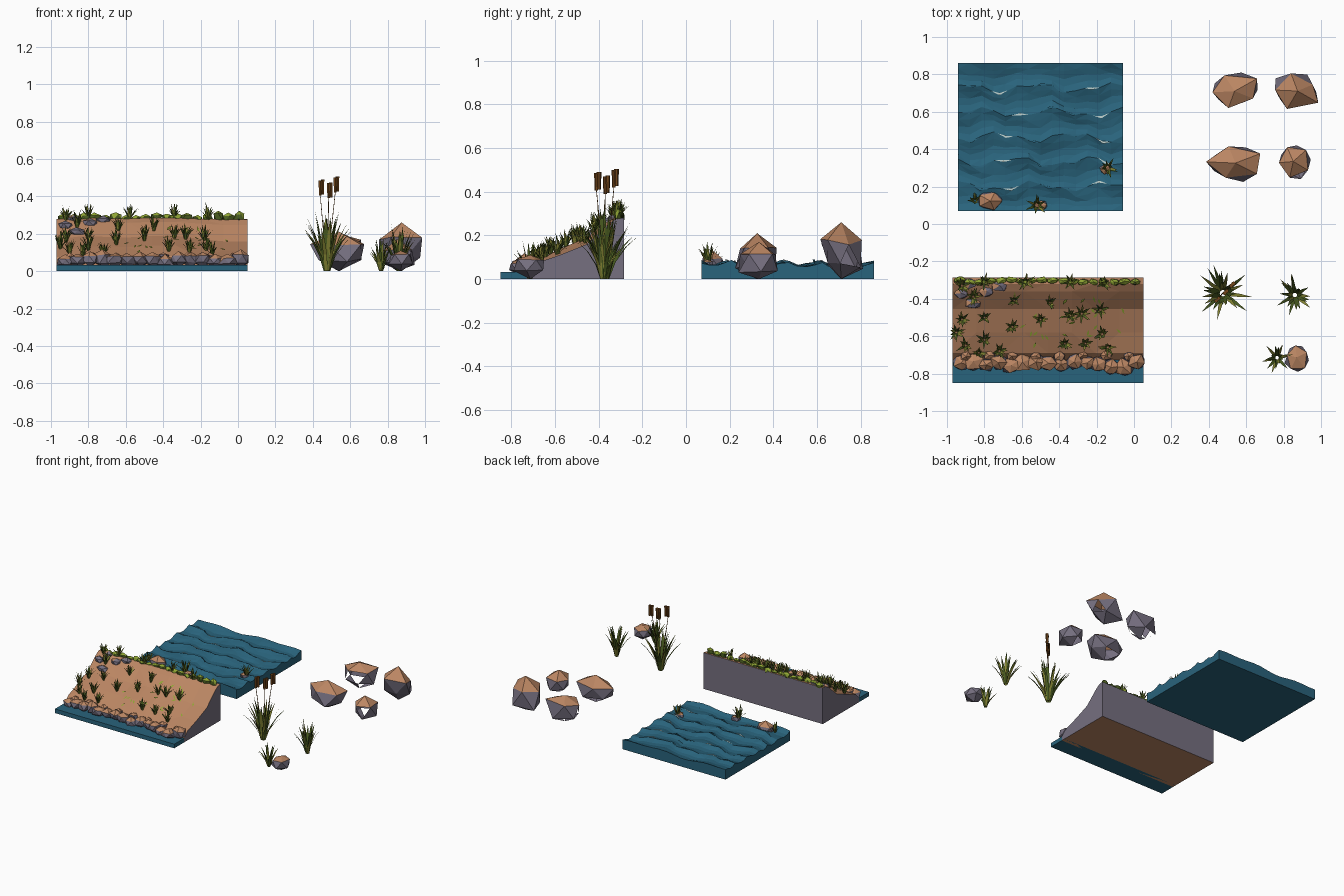
import bpy, bmesh, math, random
from mathutils import Vector, Matrix

if "Cube" in bpy.data.objects:
    bpy.data.objects.remove(bpy.data.objects["Cube"])

rng = random.Random(11)


def mat(name, r, g, b):
    m = bpy.data.materials.new(name)
    m.diffuse_color = (r, g, b, 1)
    m.use_nodes = True
    m.node_tree.nodes["Principled BSDF"].inputs["Base Color"].default_value = m.diffuse_color
    return m


WATER = mat("water", 0.022, 0.125, 0.2)
FOAM = mat("foam", 0.5, 0.62, 0.6)
SOIL = mat("soil", 0.5, 0.24, 0.125)
STONE = mat("stone", 0.18, 0.16, 0.215)
DARK = mat("dark_green", 0.07, 0.11, 0.015)
OLIVE = mat("olive", 0.24, 0.24, 0.035)
MOSS = mat("moss", 0.28, 0.38, 0.035)
BROWN = mat("cattail_brown", 0.17, 0.06, 0.01)


def finish(bm, name, mats):
    me = bpy.data.meshes.new(name)
    bm.to_mesh(me)
    bm.free()
    for m in mats:
        me.materials.append(m)
    ob = bpy.data.objects.new(name, me)
    bpy.context.collection.objects.link(ob)
    return ob


def slab(name, nx, ny, fn, mats, side=0, bottom=0):
    """Triangulated height surface with skirts down to z = 0 and a flat base."""
    bm = bmesh.new()
    g = [[bm.verts.new(fn(i / nx, j / ny)) for i in range(nx + 1)] for j in range(ny + 1)]
    for j in range(ny):
        for i in range(nx):
            a, b, c, d = g[j][i], g[j][i + 1], g[j + 1][i + 1], g[j + 1][i]
            if (i + j) % 2:
                bm.faces.new((a, b, c)), bm.faces.new((a, c, d))
            else:
                bm.faces.new((a, b, d)), bm.faces.new((b, c, d))
    rim = (g[0][:-1] + [r[-1] for r in g[:-1]] + g[-1][:0:-1] + [r[0] for r in g[:0:-1]])
    low = [bm.verts.new((v.co.x, v.co.y, 0)) for v in rim]
    n = len(rim)
    for k in range(n):
        f = bm.faces.new((rim[k], low[k], low[(k + 1) % n], rim[(k + 1) % n]))
        f.material_index = side
    bm.faces.new(low[::-1]).material_index = bottom
    return finish(bm, name, mats)


def add_rock(bm, c, size, sub=1, rough=0.2, cap=0.55, holes=0.0, cap_mat=1):
    """Faceted boulder: grey flanks, sandy faces on top; c is the base centre."""
    vs = bmesh.ops.create_icosphere(bm, subdivisions=sub, radius=1)["verts"]
    for v in vs:
        v.co *= 1 + rng.uniform(-rough, rough)
    spin = Matrix.Rotation(rng.uniform(0, 6.28), 3, 'Z')
    for v in vs:
        v.co = spin @ v.co
    ext = [(min(v.co[k] for v in vs), max(v.co[k] for v in vs)) for k in range(3)]
    for v in vs:
        p = [(v.co[k] - ext[k][0]) / (ext[k][1] - ext[k][0]) for k in range(3)]
        v.co = Vector(c) + Vector(((p[0] - .5) * size[0], (p[1] - .5) * size[1], p[2] * size[2]))
    faces = list({f for v in vs for f in v.link_faces})
    faces.sort(key=lambda f: f.calc_center_median()[:])
    gone = []
    for f in faces:
        f.normal_update()
        f.material_index = cap_mat if f.normal.z > cap else 0
        if f.normal.z < cap and rng.random() < holes:
            gone.append(f)
    bmesh.ops.delete(bm, geom=gone, context='FACES')


def add_tuft(bm, c, radius, height, count, width):
    """Fan of tapered, outward-arching blades."""
    for k in range(count):
        a = 2 * math.pi * k / count + rng.uniform(-.25, .25)
        lean = rng.choice((0.35, 0.7, 1.0)) * rng.uniform(.85, 1)
        h = height * (1.12 - 0.5 * lean) * rng.uniform(.8, 1)
        out = Vector((math.cos(a), math.sin(a), 0))
        tan = Vector((-out.y, out.x, 0))
        base = Vector(c) + out * radius * 0.1
        prev = None
        for t, w in ((0, .6), (.35, 1), (.7, .7), (1, 0)):
            p = base + out * radius * .9 * lean * t ** 1.5
            p.z += h * (t - .12 * lean * t ** 3) / (1 - .12 * lean)
            if w:
                cur = [bm.verts.new(p - tan * width * w / 2), bm.verts.new(p + tan * width * w / 2)]
            else:
                cur = [bm.verts.new(p)]
            if prev:
                f = bm.faces.new(prev + cur[::-1])
                f.material_index = 1 if k % 3 == 0 else 0
            prev = cur


def tufts(name, items):
    bm = bmesh.new()
    for it in items:
        add_tuft(bm, *it)
    return finish(bm, name, [DARK, OLIVE])


# Open water tile: six sharp-crested waves
WAVES = 6


def water(u, v):
    x = -0.94 + 0.88 * u
    y = 0.07 + 0.79 * v
    edge = min(1, 8 * v * (1 - v))
    y += edge * (0.02 * math.sin(14 * u + 9 * v) + 0.012 * math.sin(31 * u + 4 * v))
    ph = (v * WAVES) % 1
    shape = (0.9, 0.1, 0.0, 0.45)[int(round(ph * 4)) % 4]
    z = 0.058 + 0.026 * shape * (0.75 + 0.25 * math.sin(17 * u + 23 * v))
    return x, y, z + 0.007 * math.sin(9 * u - 5 * v)


slab("water_tile", 14, WAVES * 4, water, [WATER])

# Thin lips and foam slivers riding the crests
bm = bmesh.new()
for w in range(1, WAVES):
    for k in range(5):
        u0 = rng.uniform(0.02, 0.15) + 0.18 * k
        v = w / WAVES
        a, m, b = (Vector(water(u0 + d, v)) + Vector((0, 0, .002)) for d in (0, .05, .1))
        pts = [a, m + Vector((0, -.008, .005)), b, m + Vector((0, .004, .004))]
        f = bm.faces.new([bm.verts.new(p) for p in pts])
        f.material_index = 1 if k % 3 == 1 else 0
finish(bm, "wave_lips", [WATER, FOAM])

# Rocks and grass standing in the water
bm = bmesh.new()
add_rock(bm, (-.77, .125, .03), (.13, .10, .10))
add_rock(bm, (-.50, .10, .04), (.07, .05, .05))
add_rock(bm, (-.15, .29, .04), (.07, .05, .06))
finish(bm, "water_rocks", [STONE, SOIL])
tufts("water_grass", [((-.85, .125, .06), .05, .09, 10, .012),
                      ((-.52, .10, .06), .07, .12, 14, .014),
                      ((-.14, .30, .06), .06, .11, 14, .014)])

# River bank: concave slope with grey cut sides
PROFILE = [(-.73, .03), (-.69, .07), (-.58, .105), (-.455, .155), (-.36, .245), (-.32, .275), (-.285, .28)]


def bank_z(x, y):
    for (y0, z0), (y1, z1) in zip(PROFILE, PROFILE[1:]):
        if y <= y1:
            t = max(0, (y - y0) / (y1 - y0))
            z = z0 + (z1 - z0) * t
            break
    else:
        z = .28
    s = max(0, min(1, (y + .73) / .445))
    inner = math.sin(math.pi * max(0, min(1, (x + 1.15) / 1.2)))
    return z + math.sin(math.pi * s) * (.035 * inner + .008 * math.sin(13 * x))


def bank(u, v):
    x = -0.97 + 1.02 * u
    y = PROFILE[int(round(v * 6))][0]
    return x, y, bank_z(x, y)


slab("bank", 8, 6, bank, [SOIL, STONE], side=1)

# Shallow water strip at the foot of the bank
bm = bmesh.new()
bmesh.ops.create_cube(bm, size=1, matrix=Matrix.Translation((-.46, -.775, .016)) @ Matrix.Diagonal((1.02, .15, .032, 1)))
finish(bm, "shore_water", [WATER])

# Row of shoreline rocks
bm = bmesh.new()
for k in range(15):
    x = -.925 + .067 * k
    s = rng.uniform(.075, .11)
    add_rock(bm, (x, -.75 + rng.uniform(-.015, .015), .02), (s, s * .9, rng.uniform(.07, .10)), cap=.5)
for k in range(8):
    add_rock(bm, (-.9 + .125 * k, -.705, .035), (.06, .05, .065), cap=.5)
finish(bm, "shore_rocks", [STONE, SOIL])

# Flat stones set in the upper left of the slope
bm = bmesh.new()
for x, y in ((-.92, -.37), (-.86, -.42), (-.79, -.36), (-.72, -.33), (-.88, -.32)):
    add_rock(bm, (x, y, bank_z(x, y) - .03), (.08, .06, .05), cap=.9)
finish(bm, "slope_stones", [STONE, SOIL])

# Moss clumps along the top edge
bm = bmesh.new()
for k in range(18):
    x = -.93 + .055 * k
    s = rng.uniform(.05, .07)
    add_rock(bm, (x, -.305 + rng.uniform(-.008, .008), .26), (s, .035, rng.uniform(.04, .065)), cap=.2)
finish(bm, "edge_moss", [DARK, MOSS])

# Grass tufts over the slope
spots = [(-.90, -.65), (-.92, -.51), (-.80, -.50), (-.80, -.62), (-.64, -.41), (-.65, -.55), (-.45, -.42),
         (-.34, -.49), (-.37, -.64), (-.28, -.48), (-.18, -.46), (-.17, -.59), (-.14, -.66), (-.72, -.68),
         (-.83, -.69), (-.34, -.31), (-.80, -.31), (-.16, -.32), (-.92, -.33), (-.95, -.58), (-.26, -.64),
         (-.86, -.39), (-.50, -.51), (-.58, -.31)]
tufts("slope_grass", [((x, y, bank_z(x, y) - .005), rng.uniform(.045, .06), rng.uniform(.08, .11), 13, .013)
                      for x, y in spots])

# Fallen leaves on the slope
bm = bmesh.new()
for k in range(24):
    x, y = rng.uniform(-.6, 0), rng.uniform(-.65, -.4)
    a = rng.uniform(0, 6.28)
    pts = []
    for r, q in ((.018, 0), (.006, 1.57), (.018, 3.14), (.006, 4.71)):
        px, py = x + r * math.cos(a + q), y + r * math.sin(a + q)
        pts.append(bm.verts.new((px, py, bank_z(px, py) + .006)))
    bm.faces.new(pts)
finish(bm, "slope_leaves", [MOSS])

# Four loose boulders, partly broken open
for n, c, s, h in (("boulder_back_left", (.54, .715, 0), (.24, .19, .20), .3),
                   ("boulder_back_right", (.87, .71, 0), (.23, .19, .26), .1),
                   ("boulder_front_left", (.53, .32, 0), (.29, .19, .21), .1),
                   ("boulder_front_right", (.86, .33, 0), (.17, .18, .17), .2)):
    bm = bmesh.new()
    add_rock(bm, c, s, rough=.25, holes=h, cap=.5)
    finish(bm, n, [STONE, SOIL])

# Cattail clump: leaves, thin stems and seed heads
tufts("cattail_leaves", [((.475, -.37, 0), .165, .36, 30, .022)])
bm = bmesh.new()
for x, y, z in ((.44, -.41, .405), (.485, -.37, .39), (.52, -.33, .42)):
    foot, top = Vector((.475, -.37, 0)), Vector((x, y, z))
    d = top - foot
    rot = d.to_track_quat('Z', 'Y').to_matrix().to_4x4()
    bmesh.ops.create_cone(bm, segments=4, radius1=.003, radius2=.002, depth=d.length,
                          matrix=Matrix.Translation((foot + top) / 2) @ rot)
    for dx, dy, dz in ((0, 0, .04), (.012, .012, .045)):
        bmesh.ops.create_cone(bm, cap_ends=True, segments=6, radius1=.008, radius2=.011, depth=.08,
                              matrix=Matrix.Translation(top + Vector((dx, dy, dz))))
finish(bm, "cattail_heads", [BROWN])

# Single reed clump, and a small tuft beside a rock
tufts("reed_clump", [((.86, -.38, 0), .115, .27, 24, .02)])
tufts("small_tuft", [((.765, -.715, 0), .09, .2, 18, .018)])
bm = bmesh.new()
add_rock(bm, (.87, -.72, 0), (.13, .14, .11), cap=.5)
finish(bm, "small_rock", [STONE, SOIL])
